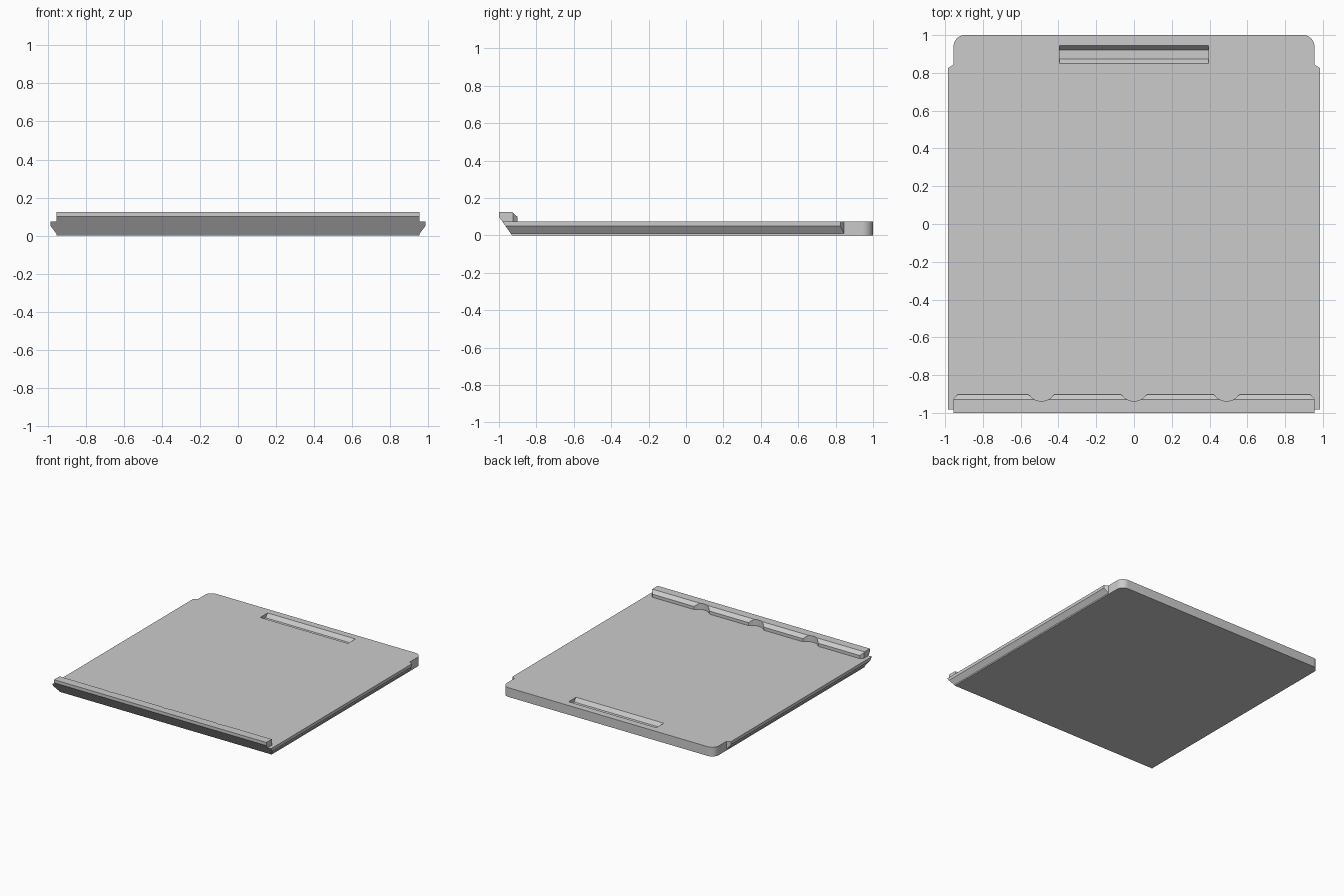
import bpy, bmesh, math
from mathutils import Vector

if "Cube" in bpy.data.objects:
    bpy.data.objects.remove(bpy.data.objects["Cube"], do_unlink=True)

GREY = (0.6, 0.6, 0.6, 1)
mat = bpy.data.materials.new("plain grey")
mat.use_nodes = True
mat.diffuse_color = GREY
mat.node_tree.nodes["Principled BSDF"].inputs["Base Color"].default_value = GREY

TOP, LIP_TOP = 0.075, 0.125
SIDE, RAIL_SIDE = 0.955, 0.985
FRONT_SLOPE = ((0, -0.93, 0), (0, -0.1, -0.07))   # undercut along the front


def extrude(name, points, offset, cuts=()):
    """Extrude a closed outline, then trim it with planes and cap the cuts."""
    bm = bmesh.new()
    face = bm.faces.new([bm.verts.new(p) for p in points])
    out = bmesh.ops.extrude_face_region(bm, geom=[face], use_keep_orig=True)
    bmesh.ops.translate(bm, vec=Vector(offset),
                        verts=[v for v in out["geom"] if isinstance(v, bmesh.types.BMVert)])
    for co, no in cuts:
        bmesh.ops.bisect_plane(bm, geom=bm.verts[:] + bm.edges[:] + bm.faces[:],
                               plane_co=co, plane_no=Vector(no).normalized(),
                               clear_outer=True)
        bmesh.ops.holes_fill(bm, edges=[e for e in bm.edges if e.is_boundary], sides=0)
    bmesh.ops.recalc_face_normals(bm, faces=bm.faces)
    mesh = bpy.data.meshes.new(name)
    bm.to_mesh(mesh)
    bm.free()
    mesh.materials.append(mat)
    obj = bpy.data.objects.new(name, mesh)
    bpy.context.collection.objects.link(obj)
    return obj


# Plate with rounded back corners and a sloped front edge
R = 0.06
corner = [(SIDE - R + R * math.cos(a), 1 - R + R * math.sin(a))
          for a in (math.pi / 2 * i / 10 for i in range(11))]
outline = [(-SIDE, -1), (SIDE, -1)] + corner + [(-x, y) for x, y in reversed(corner)]
plate = extrude("plate", [(x, y, 0) for x, y in outline], (0, 0, TOP), [FRONT_SLOPE])

# Finger slot with sloping long walls
slot = [(0.85, TOP), (0.873, 0.045), (0.92, 0.045), (0.945, TOP), (0.945, 0.1), (0.85, 0.1)]
cutter = extrude("slot_cutter", [(-0.395, y, z) for y, z in slot], (0.79, 0, 0))
cutter.hide_render = True
mod = plate.modifiers.new("slot", "BOOLEAN")
mod.operation = "DIFFERENCE"
mod.solver = "EXACT"
mod.object = cutter
bpy.context.view_layer.objects.active = plate
bpy.ops.object.modifier_apply(modifier=mod.name)
bpy.data.objects.remove(cutter, do_unlink=True)

# Side rails, angled off at the back end
section = [(SIDE, 0.01), (RAIL_SIDE, 0.05), (RAIL_SIDE, TOP), (SIDE, TOP)]
for name, s in (("left_rail", 1), ("right_rail", -1)):
    extrude(name, [(s * x, -1, z) for x, z in section], (0, 1.9, 0),
            [FRONT_SLOPE, ((s * SIDE, 0.845, 0), (s * 0.02, 0.03, 0))])

# Front lip with three scallops and a bevelled back edge
BACK = -0.902
half = [(-0.07, 0), (-0.045, -0.022), (-0.03, -0.03), (-0.015, -0.034)]
scallop = half + [(0, -0.035)] + [(-x, y) for x, y in reversed(half)]
back_edge = [(c + x, BACK + y) for c in (-0.49, 0, 0.49) for x, y in scallop]
lip = ([(SIDE, -1), (-SIDE, -1), (-SIDE, -0.925), (-SIDE + 0.022, BACK)] + back_edge
       + [(SIDE - 0.022, BACK), (SIDE, -0.925)])
extrude("front_lip", [(x, y, TOP) for x, y in lip], (0, 0, LIP_TOP - TOP),
        [FRONT_SLOPE, ((0, -0.93, LIP_TOP), (0, 0.025, 0.028))])

# Smooth the rounded corners, keep the rest crisp
bpy.ops.object.select_all(action="DESELECT")
plate.select_set(True)
bpy.context.view_layer.objects.active = plate
bpy.ops.object.shade_smooth_by_angle(angle=math.radians(30))
